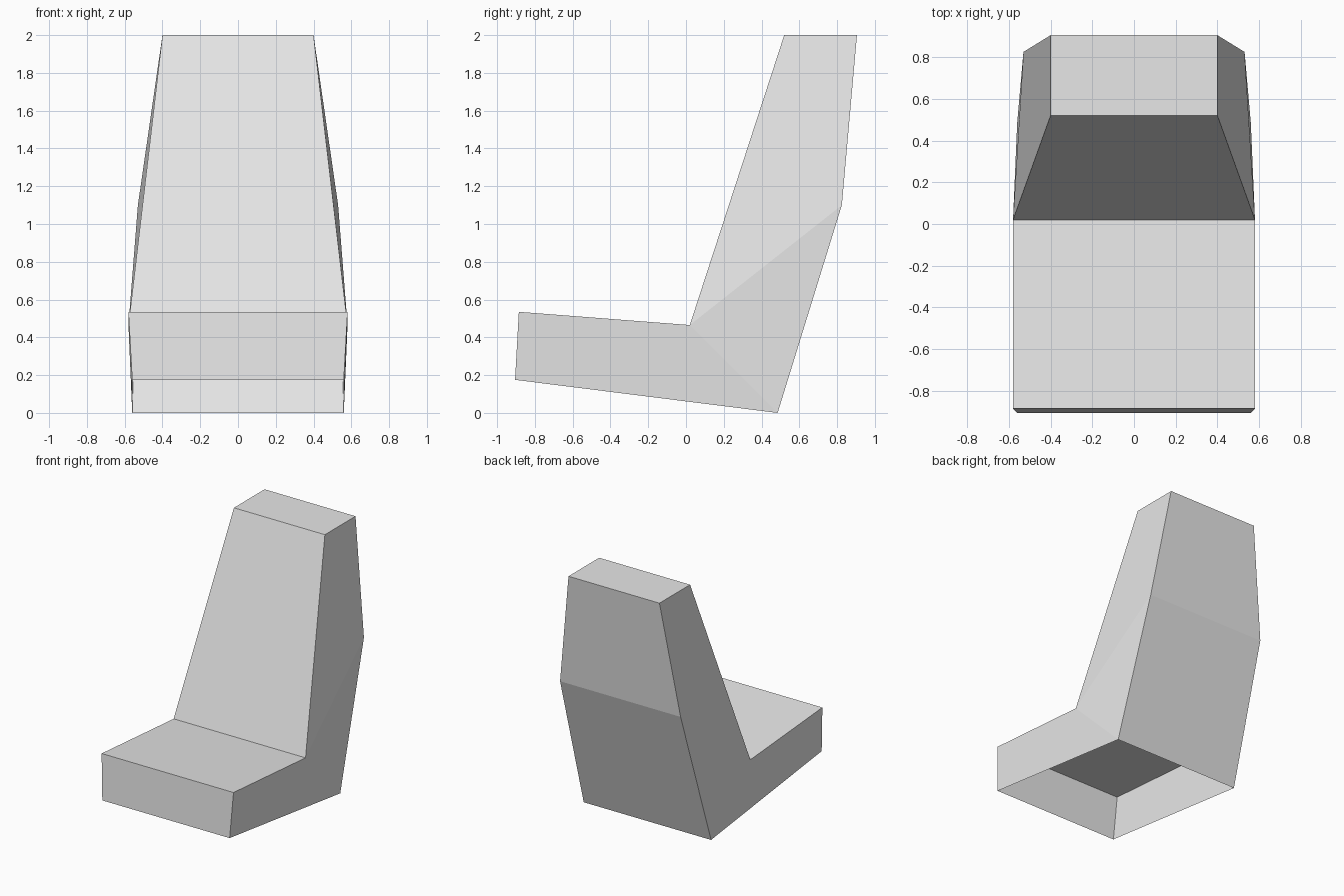
import bpy
import bmesh

cube = bpy.data.objects.get("Cube")
if cube:
    bpy.data.objects.remove(cube, do_unlink=True)

# Light grey upholstery
grey = bpy.data.materials.new("light_grey")
grey.use_nodes = True
colour = (0.8, 0.8, 0.8, 1)
grey.diffuse_color = colour
grey.node_tree.nodes["Principled BSDF"].inputs["Base Color"].default_value = colour

# Side profile: y, z and half width at each corner
profile = {
    "back_bottom": (0.485, 0.0, 0.56),
    "front_bottom": (-0.905, 0.175, 0.56),
    "front_top": (-0.885, 0.535, 0.58),
    "crease": (0.02, 0.465, 0.58),
    "top_front": (0.52, 2.0, 0.40),
    "top_back": (0.905, 2.0, 0.40),
    "back_middle": (0.825, 1.1, 0.53),
}

bm = bmesh.new()
left = {n: bm.verts.new((w, y, z)) for n, (y, z, w) in profile.items()}
right = {n: bm.verts.new((-w, y, z)) for n, (y, z, w) in profile.items()}

# Panels across the seat; the underside stays open
loop = ["front_bottom", "front_top", "crease", "top_front",
        "top_back", "back_middle", "back_bottom"]
for a, b in zip(loop, loop[1:]):
    bm.faces.new((right[a], left[a], left[b], right[b]))

# Side panels: cushion, hip and backrest
sides = [
    ("back_bottom", "crease", "front_top", "front_bottom"),
    ("back_bottom", "back_middle", "crease"),
    ("back_middle", "top_back", "top_front", "crease"),
]
for names in sides:
    bm.faces.new([left[n] for n in names])
    bm.faces.new([right[n] for n in reversed(names)])

mesh = bpy.data.meshes.new("seat_shell")
bm.to_mesh(mesh)
bm.free()
mesh.materials.append(grey)
seat = bpy.data.objects.new("seat_shell", mesh)
bpy.context.collection.objects.link(seat)
